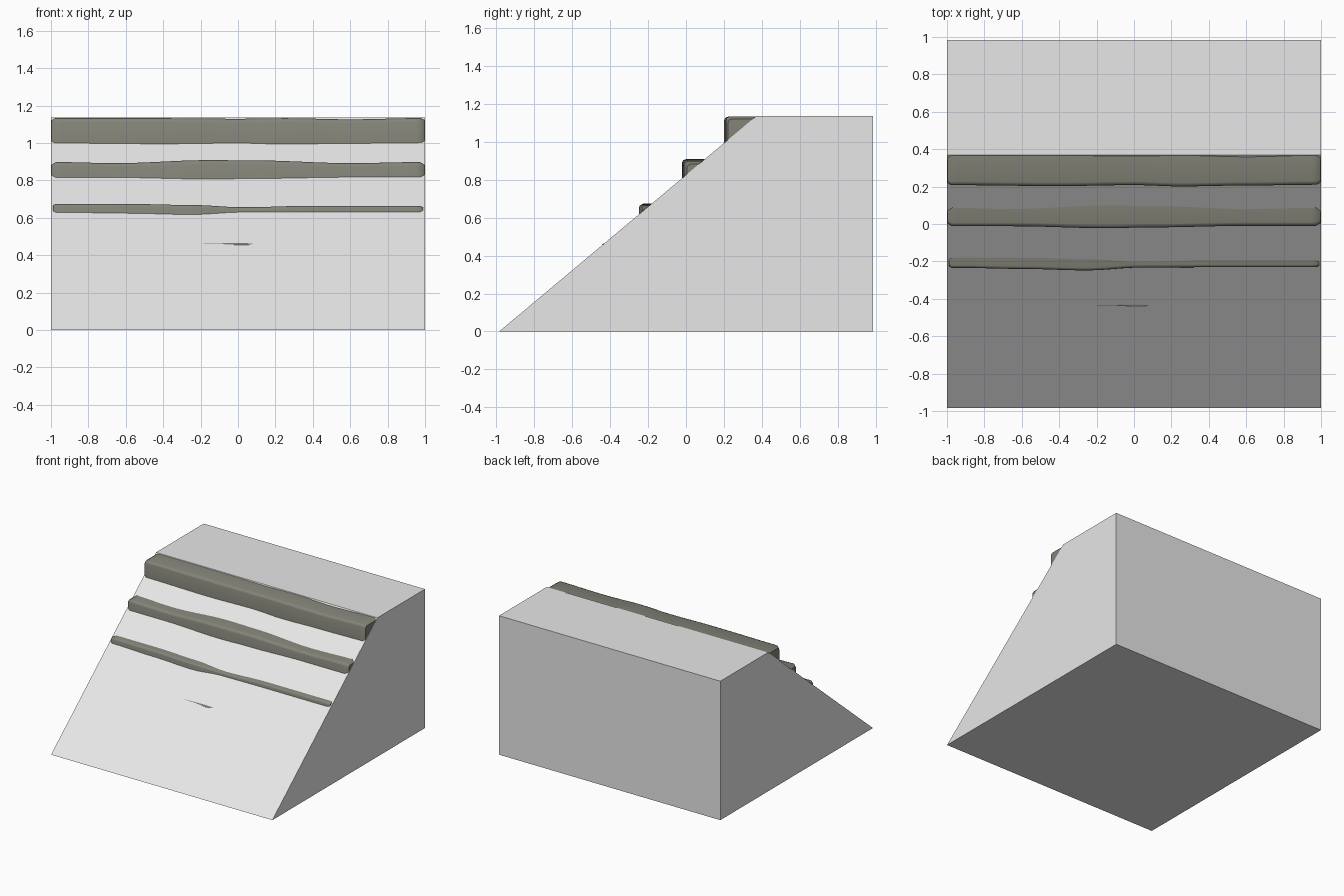
import bpy, bmesh, math

if "Cube" in bpy.data.objects:
    bpy.data.objects.remove(bpy.data.objects["Cube"])


def material(name, rgb):
    m = bpy.data.materials.new(name)
    m.diffuse_color = (*rgb, 1)
    m.use_nodes = True
    m.node_tree.nodes["Principled BSDF"].inputs["Base Color"].default_value = m.diffuse_color
    return m


STONE = material("pale_grey", (0.8, 0.8, 0.8))
TIMBER = material("weathered_timber", (0.23, 0.23, 0.19))
HALF_Y, TOP_Z, CREST_Y = 0.985, 1.135, 0.37


def loft(name, sections, mat):
    """Join equal-length rings of points and cap both ends."""
    bm = bmesh.new()
    rings = [[bm.verts.new(p) for p in s] for s in sections]
    n = len(rings[0])
    for a, b in zip(rings, rings[1:]):
        for i in range(n):
            j = (i + 1) % n
            bm.faces.new((a[i], a[j], b[j], b[i]))
    bm.faces.new(rings[0][::-1])
    bm.faces.new(rings[-1])
    bmesh.ops.recalc_face_normals(bm, faces=bm.faces)
    me = bpy.data.meshes.new(name)
    bm.to_mesh(me)
    bm.free()
    me.materials.append(mat)
    ob = bpy.data.objects.new(name, me)
    bpy.context.collection.objects.link(ob)
    return ob


def wave(keys, x):
    """Smoothly blend (x, front_y, top_z) keys."""
    if x <= keys[0][0]:
        return keys[0][1:]
    for a, b in zip(keys, keys[1:]):
        if x <= b[0]:
            t = (x - a[0]) / (b[0] - a[0])
            t = (1 - math.cos(math.pi * t)) / 2
            return tuple(p + (q - p) * t for p, q in zip(a[1:], b[1:]))
    return keys[-1][1:]


def beam(name, keys, half, c, end):
    """Worn timber step, its back half sunk in the slope."""
    xs = [-half, -half + end] + [-0.95 + 0.05 * i for i in range(39)] + [half - end, half]
    sections = []
    for k, x in enumerate(xs):
        y, z = wave(keys, x)
        if k in (0, len(xs) - 1):  # rounded-over ends
            y, z = y + end * 0.6, z - end * 0.6
        r = c * 0.3
        front = [(y, z - c), (y + r, z - r), (y + c, z)]
        back = [(y + 0.2, z), (y + 0.2, z - 0.2), (y + 0.08, z - 0.2), (y, z - 0.17)]
        sections.append([(x, py, pz) for py, pz in front + back])
    ob = loft(name, sections, TIMBER)
    bpy.ops.object.select_all(action='DESELECT')
    ob.select_set(True)
    bpy.context.view_layer.objects.active = ob
    bpy.ops.object.shade_smooth_by_angle(angle=math.radians(50))


# Sloped bank with flat top
profile = [(-HALF_Y, 0), (HALF_Y, 0), (HALF_Y, TOP_Z), (CREST_Y, TOP_Z)]
loft("sloped_bank", [[(x, y, z) for y, z in profile] for x in (-1, 1)], STONE)

# Timber steps, sinking deeper towards the bottom
beam("top_step", [(-1, .208, 1.132), (-.4, .203, 1.132), (0, .208, 1.129), (.25, .201, 1.132),
                  (.6, .206, 1.126), (1, .21, 1.133)], 0.998, 0.02, 0.02)
beam("second_step", [(-1, -.012, .898), (-.65, -.012, .892), (-.15, -.022, .908), (.1, -.018, .906),
                     (.6, -.010, .892), (1, -.010, .898)], 0.998, 0.02, 0.025)
beam("third_step", [(-.95, -.234, .674), (-.6, -.240, .674), (-.25, -.248, .668), (.03, -.233, .656),
                    (.4, -.231, .664), (1, -.231, .664)], 0.99, 0.015, 0.015)
beam("bottom_step", [(-.95, -.42, .455), (-.45, -.431, .462), (-.1, -.438, .464), (.03, -.443, .464),
                     (.16, -.430, .460), (1, -.41, .455)], 0.99, 0.008, 0.01)
